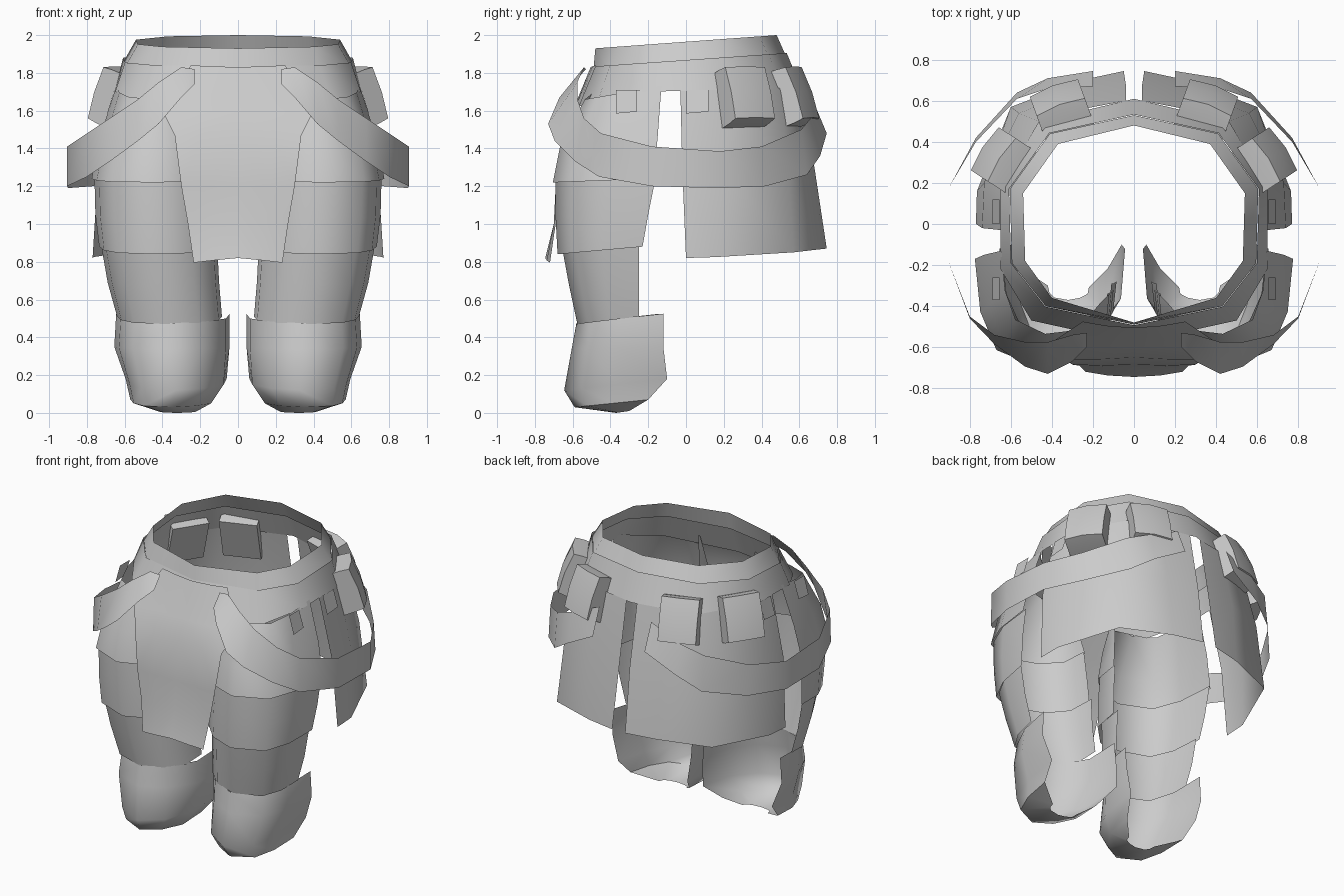
import bpy, bmesh, math
from mathutils import Matrix, Vector

if "Cube" in bpy.data.objects:
    bpy.data.objects.remove(bpy.data.objects["Cube"])

mat = bpy.data.materials.new("plain grey")
mat.diffuse_color = (0.6, 0.6, 0.6, 1)
mat.use_nodes = True
mat.node_tree.nodes["Principled BSDF"].inputs["Base Color"].default_value = mat.diffuse_color


def finish(name, bm, mirror=True, angle=35):
    me = bpy.data.meshes.new(name)
    bm.to_mesh(me)
    bm.free()
    me.materials.append(mat)
    ob = bpy.data.objects.new(name, me)
    bpy.context.collection.objects.link(ob)
    bpy.ops.object.select_all(action='DESELECT')
    ob.select_set(True)
    bpy.context.view_layer.objects.active = ob
    bpy.ops.object.shade_smooth_by_angle(angle=math.radians(angle))
    if mirror:
        m = ob.modifiers.new("mirror", 'MIRROR')
        m.use_clip = True
        m.merge_threshold = 0.002
    return ob


def sheet(name, rows, centre=(0, 0), angle=50):
    """Thin mirrored surface lofted through rows of points, facing away from centre."""
    bm = bmesh.new()
    vs = [[bm.verts.new(p) for p in r] for r in rows]
    for a, b in zip(vs, vs[1:]):
        for i in range(len(a) - 1):
            bm.faces.new((a[i], a[i + 1], b[i + 1], b[i]))
    bm.normal_update()
    c = Vector((*centre, 0))
    total = 0
    for f in bm.faces:
        d = f.calc_center_median() - c
        d.z = 0
        total += f.normal.dot(d) * f.calc_area()
    if total < 0:
        bmesh.ops.reverse_faces(bm, faces=bm.faces[:])
    return finish(name, bm, angle=angle)


# Waist belt: two half outlines, higher at the back
top = [(0, -.48), (.40, -.36), (.53, -.18), (.54, .15), (.37, .39), (0, .48)]
low = [(0, -.49), (.43, -.40), (.595, -.19), (.605, .17), (.41, .44), (0, .53)]
sheet("waist_belt", [[(x, y, 1.965 + .073 * y) for x, y in top],
                     [(x, y, 1.85 + .07 * y) for x, y in low]])

# Hip skirt flaring below the belt
hem = [(0, -.58, 1.62), (.50, -.47, 1.64), (.65, -.22, 1.70),
       (.65, .19, 1.71), (.46, .50, 1.70), (0, .61, 1.72)]
sheet("hip_skirt", [[(x * 1.006, y * 1.006, 1.868 + .07 * y) for x, y in low], hem])

# Small hanging tabs along the hem
for n, (y0, y1) in enumerate([(-.37, -.26), (0, .12)]):
    sheet(f"hem_tab_{n}", [[(.655, y0, 1.71), (.655, y1, 1.71)],
                           [(.69, y0, 1.585), (.69, y1, 1.595)]])

# Front cloth: half width, centre y, edge y, centre z, edge z
rows = []
for w, yc, ye, zc, ze in [(.25, -.505, -.475, 1.83, 1.84), (.40, -.60, -.575, 1.60, 1.60),
                          (.335, -.65, -.66, 1.47, 1.47), (.30, -.685, -.685, 1.2, 1.2),
                          (.265, -.70, -.69, 1.0, 1.0), (.235, -.745, -.72, .82, .795)]:
    rows.append([(0, yc, zc), (w * .55, (yc + ye) / 2 - .005, (zc + ze) / 2), (w, ye, ze)])
sheet("front_cloth", rows)

# Rear cloth, slit at the centre
sheet("rear_cloth", [
    [(.645, -.03, 1.72), (.645, .19, 1.72), (.46, .50, 1.72), (.25, .56, 1.72), (.04, .60, 1.72)],
    [(.74, -.02, 1.30), (.73, .20, 1.30), (.56, .54, 1.30), (.27, .65, 1.30), (.04, .68, 1.30)],
    [(.77, 0, .82), (.765, .16, .825), (.60, .57, .85), (.26, .70, .865), (.05, .745, .87)]],
    angle=70)

# Loose side straps: x, lower y, upper y, upper z, lower z
strap = [(.23, -.60, -.53, 1.82, 1.74), (.30, -.67, -.54, 1.83, 1.67),
         (.42, -.73, -.575, 1.75, 1.53), (.53, -.695, -.575, 1.66, 1.44),
         (.68, -.585, -.54, 1.56, 1.33), (.80, -.46, -.45, 1.48, 1.25),
         (.905, -.18, -.18, 1.41, 1.20), (.90, .18, .18, 1.385, 1.19),
         (.77, .42, .40, 1.41, 1.20), (.57, .64, .61, 1.50, 1.26),
         (.42, .71, .66, 1.56, 1.36), (.20, .745, .67, 1.66, 1.48)]
sheet("side_strap", [[(x, y, a) for x, _, y, a, b in strap],
                     [(x, y, b) for x, y, _, a, b in strap]])

# Leg armour: every row is the same open U, scaled to its limits
U = [(0, 1), (.03, .5), (.22, .17), (.5, 0), (.84, .17), (.96, .52), (1, 1)]


def leg(name, rows):
    out = []
    for xi, xo, yf, yi, yo, zf, zb in rows:
        r = []
        for i, (u, v) in enumerate(U):
            yb = yi if i < 3 else yo
            r.append((xi + u * (xo - xi), yf + v * (yb - yf), zf + (zb - zf) * v))
        out.append(r)
    sheet(name, out, centre=(.36, -.3), angle=60)


# inner x, outer x, front y, inner back y, outer back y, front z, back z
leg("upper_thigh_plate", [(.22, .645, -.535, -.45, -.13, 1.66, 1.73),
                          (.16, .73, -.665, -.38, -.15, 1.42, 1.46),
                          (.12, .775, -.705, -.34, -.17, 1.22, 1.24)])
leg("lower_thigh_plate", [(.13, .76, -.69, -.34, -.16, 1.24, 1.25),
                          (.11, .755, -.69, -.33, -.20, 1.03, 1.05),
                          (.10, .735, -.68, -.32, -.23, .84, .88)])
leg("shin_plate", [(.11, .725, -.655, -.29, -.25, .87, .89),
                   (.10, .69, -.62, -.29, -.25, .68, .69),
                   (.085, .64, -.575, -.28, -.25, .47, .51)])
leg("foot_guard", [(.045, .645, -.58, -.14, -.12, .475, .525),
                   (.045, .655, -.605, -.12, -.12, .34, .35),
                   (.06, .595, -.645, -.10, -.10, .12, .18),
                   (.13, .57, -.59, -.22, -.20, .03, .07),
                   (.22, .42, -.37, -.31, -.30, .0, .01)])


# Belt pouches: bulging boxes leaning with the skirt
def pouch(name, x, y, turn):
    bm = bmesh.new()
    bmesh.ops.create_cube(bm, size=1)
    bmesh.ops.subdivide_edges(bm, edges=[e for e in bm.edges], cuts=1, use_grid_fill=True)
    for v in bm.verts:
        if v.co.x > .1:
            v.co.x *= (1 if abs(v.co.y) < .1 else .8) * (1 if abs(v.co.z) < .1 else .85)
            v.co.z *= .96
        v.co = Vector((v.co.x * .17, v.co.y * .25, v.co.z * .30))
    bm.transform(Matrix.Translation((x, y, 1.675)) @ Matrix.Rotation(math.radians(turn), 4, 'Z')
                 @ Matrix.Rotation(math.radians(-20), 4, 'Y'))
    bmesh.ops.recalc_face_normals(bm, faces=bm.faces[:])
    finish(name, bm, angle=60)


pouch("side_pouch", .64, .31, 33)
pouch("rear_pouch", .355, .565, 70)
